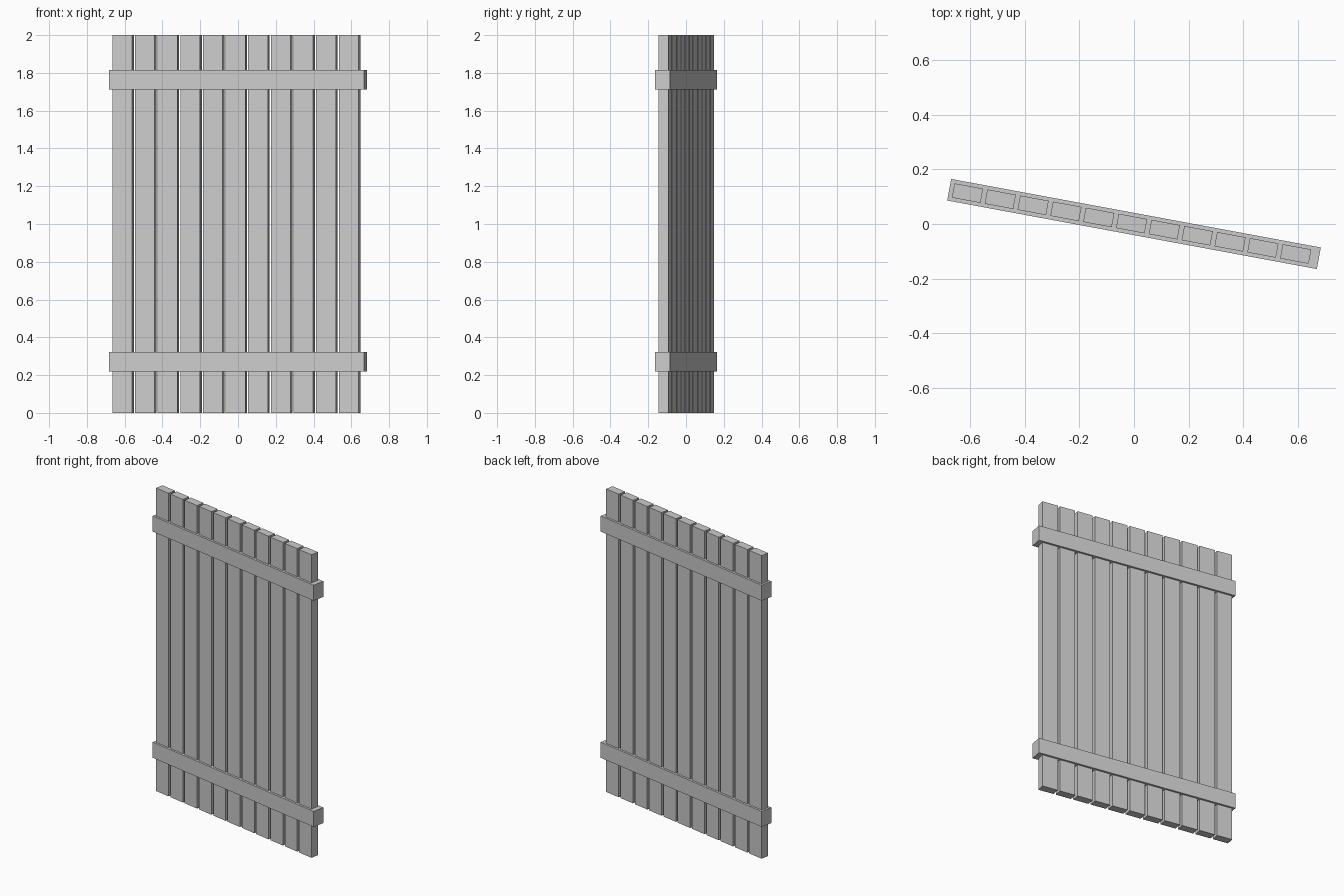
import bpy
from math import radians
from mathutils import Matrix

if "Cube" in bpy.data.objects:
    bpy.data.objects.remove(bpy.data.objects["Cube"])

TURN = Matrix.Rotation(radians(-10.5), 4, 'Z')  # whole panel is turned about z


def box(name, size, center):
    bpy.ops.mesh.primitive_cube_add(size=1)
    ob = bpy.context.object
    ob.name = name
    ob.data.transform(TURN @ Matrix.Translation(center) @ Matrix.Diagonal((*size, 1)))
    return ob


# upright boards
COUNT, PITCH, WIDTH, DEPTH = 11, 0.122, 0.106, 0.053
for i in range(COUNT):
    x = (i - (COUNT - 1) / 2) * PITCH - 0.009
    box(f"board_{i + 1}", (WIDTH, DEPTH, 2.0), (x, 0, 1.0))

# horizontal rails running through the boards
for name, z in (("lower_rail", 0.27), ("upper_rail", 1.763)):
    box(name, (1.374, 0.08, 0.103), (0, 0, z))
